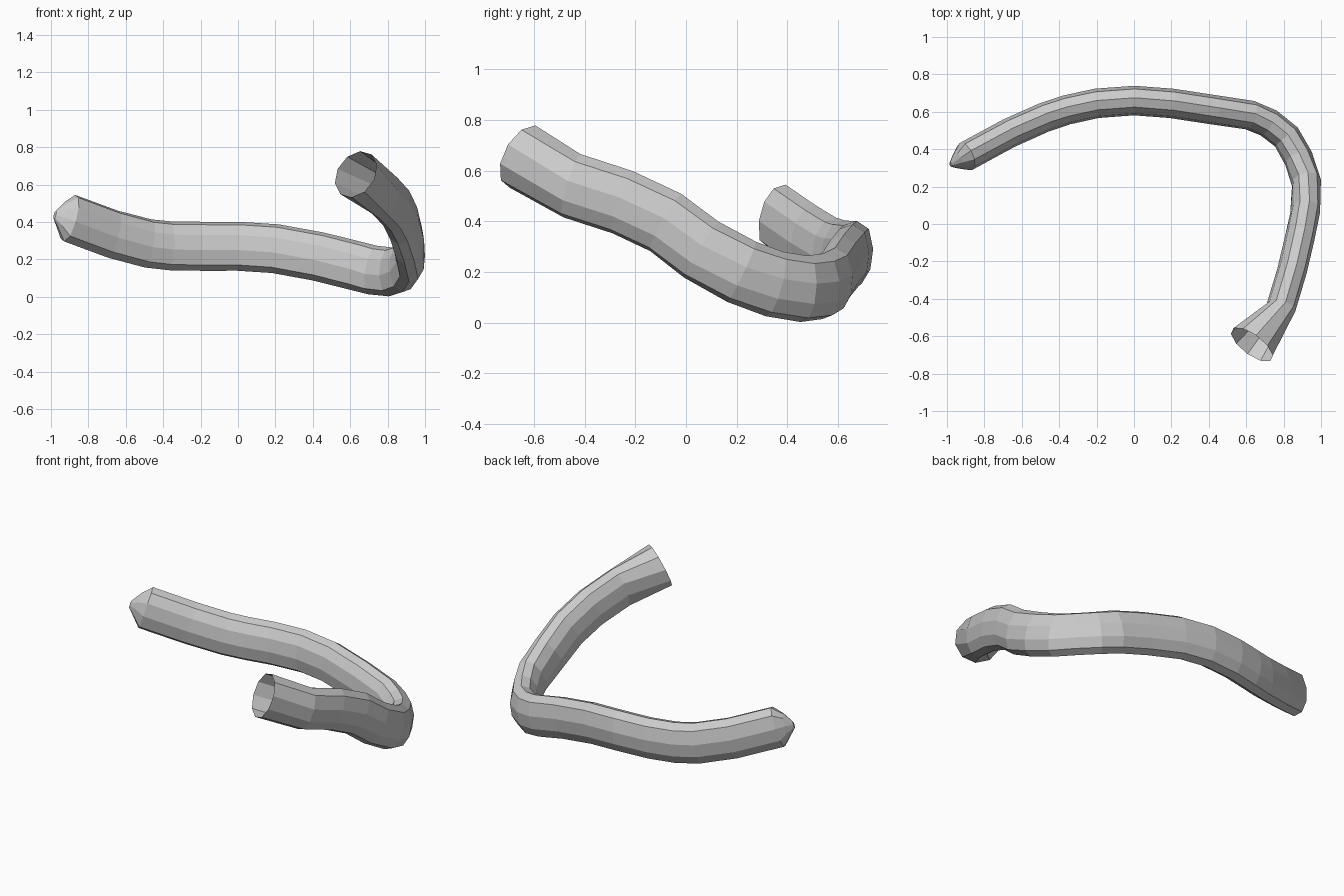
import bpy, bmesh, math
from mathutils import Vector

if "Cube" in bpy.data.objects:
    bpy.data.objects.remove(bpy.data.objects["Cube"])

# Centre line, from the pointed left end round the bend to the open mouth
path = [Vector(p) for p in [
    (-.90, .36, .42), (-.67, .485, .335), (-.48, .57, .285), (-.36, .61, .272),
    (-.20, .645, .27), (0, .66, .27), (.20, .645, .257), (.43, .61, .215),
    (.62, .582, .168), (.72, .54, .143), (.815, .465, .133), (.88, .35, .152),
    (.922, .22, .20), (.915, .06, .288), (.885, -.08, .395),
    (.845, -.25, .475), (.785, -.45, .54)]]
mouth = Vector((.63, -.645, .655))
mouth_dir = Vector((-.55, -.73, .40)).normalized()

# Leaning oval section (outward, up); the second half is the first turned 180 degrees
half = [(.062, .10), (.015, .131), (-.035, .115), (-.068, .06), (-.079, -.02)]
section = half + [(-a, -b) for a, b in half]
n = len(section)
circle = [(.135 * math.cos(math.radians(59 + 36 * i)),
           .135 * math.sin(math.radians(59 + 36 * i))) for i in range(n)]


def ring(bm, centre, tangent, shape, scale=1.0):
    t = tangent.normalized()
    out = Vector((0, 0, 1)).cross(t).normalized()
    up = t.cross(out)
    return [bm.verts.new(centre + (out * a + up * b) * scale) for a, b in shape]


bm = bmesh.new()
rings = []

# Pinched tip
t0 = (path[1] - path[0]).normalized()
tip_shift = Vector((0, 0, -.012))
rings.append(ring(bm, path[0] - t0 * .095 + tip_shift, t0, section, .16))
rings.append(ring(bm, path[0] - t0 * .05, t0, section, .58))

# Swept body
for i, p in enumerate(path):
    a = path[max(i - 1, 0)]
    b = path[min(i + 1, len(path) - 1)]
    rings.append(ring(bm, p, b - a, section))

# Round open mouth
rings.append(ring(bm, mouth, mouth_dir, circle))

for r, s in zip(rings, rings[1:]):
    for i in range(n):
        j = (i + 1) % n
        bm.faces.new((r[i], r[j], s[j], s[i]))
bm.faces.new(list(reversed(rings[0])))
bmesh.ops.recalc_face_normals(bm, faces=bm.faces[:])

mesh = bpy.data.meshes.new("curved_tube")
bm.to_mesh(mesh)
bm.free()
obj = bpy.data.objects.new("curved_tube", mesh)
bpy.context.collection.objects.link(obj)
